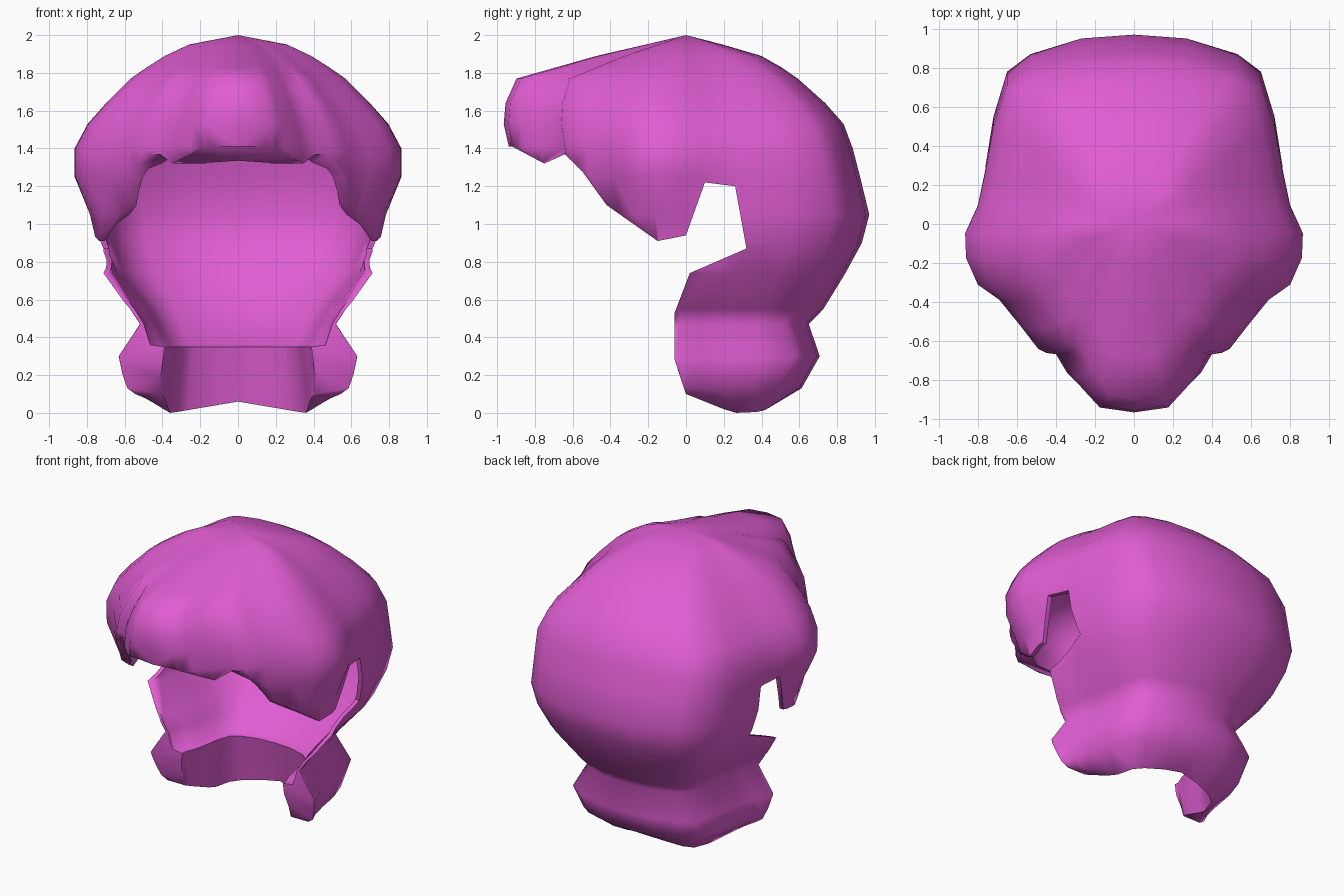
import bpy, bmesh, math

if "Cube" in bpy.data.objects:
    bpy.data.objects.remove(bpy.data.objects["Cube"])

# Half outline of the hair seen from above (x, y), back to front
BACK = [(0, .97), (.27, .95), (.53, .87), (.65, .78), (.72, .55), (.76, .3), (.8, .1),
        (.865, -.05), (.86, -.18)]
FRINGE = [(.8, -.32), (.69, -.40), (.58, -.54), (.49, -.66), (.41, -.67),
          (.34, -.79), (.25, -.88), (.19, -.94), (0, -.965)]
FRINGE_LINING = [(.77, -.31), (.67, -.39), (.57, -.51), (.49, -.59), (.41, -.62),
                 (.33, -.68), (.26, -.74), (.17, -.79), (0, -.81)]

# Height, x scale at back, x scale at front, y scale at back, y scale at front
OUTER = [(.13, .69, .69, .63, .7), (.30, .73, .73, .73, .7), (.47, .60, .60, .67, .7),
         (.55, .66, .66, .75, .7), (.74, .88, .84, .87, .8), (.90, .96, .85, .96, .85),
         (1.05, 1, .89, 1, .9), (1.25, 1, 1, .95, .95), (1.40, 1, 1, .91, .97),
         (1.53, .92, .92, .86, 1), (1.64, .79, .81, .76, .99), (1.77, .64, .66, .61, .93),
         (1.83, .54, .56, .52, .71), (1.89, .43, .45, .41, .49), (1.95, .30, .30, .2, .22)]
RIDGE = (.06, .50, .50, .48, .5)
WALL_TOP = (.35, .45, .45, .42, .6)
LEDGE = (.36, .50, .54, .47, .65)


def ring(bm, row, front=FRINGE, slope=0):
    z, xb, xf, yb, yf = row
    half = []
    for x, y in BACK + front:
        t = min(1, max(0, (.25 - y) / .35))
        px = x * (xb + (xf - xb) * t)
        half.append((px, y * (yb if y > 0 else yf), max(0, z - slope * px)))
    full = half + [(-x, y, h) for x, y, h in half[-2:0:-1]]
    return [bm.verts.new(p) for p in full]


def skin(bm, rings):
    n = len(rings[0])
    for a, b in zip(rings, rings[1:]):
        for i in range(n):
            j = (i + 1) % n
            bm.faces.new((a[i], a[j], b[j], b[i]))


def cap(bm, loop, z):
    top = bm.verts.new((0, 0, z))
    for i in range(len(loop)):
        bm.faces.new((loop[i], loop[(i + 1) % len(loop)], top))


def finish(bm, name):
    bmesh.ops.recalc_face_normals(bm, faces=bm.faces[:])
    me = bpy.data.meshes.new(name)
    bm.to_mesh(me)
    bm.free()
    ob = bpy.data.objects.new(name, me)
    bpy.context.collection.objects.link(ob)
    return ob


# Hair shell: outer skin, rolled bottom and inner lining as one closed surface
bm = bmesh.new()
ridge = ring(bm, RIDGE, slope=.17)
outside = [ridge] + [ring(bm, r) for r in OUTER]
lining = [(z - (.05 if z > 1.6 else 0), a * .96, b * .96, c * (.955 if z > .5 else .88), d)
          for z, a, b, c, d in OUTER[2:]]
inside = [ridge] + [ring(bm, r, FRINGE_LINING) for r in [WALL_TOP, LEDGE] + lining]
skin(bm, outside)
skin(bm, inside)
cap(bm, outside[-1], 2.0)
cap(bm, inside[-1], 1.94)
bmesh.ops.triangulate(bm, faces=bm.faces[:])
hair = finish(bm, "hair")

# Face opening, side locks and ear notches: side profile cut straight across
SIDE = [(-1.2, 1.41), (-.92, 1.41), (-.75, 1.32), (-.64, 1.37), (-.55, 1.28), (-.42, 1.10),
        (-.15, .91), (0, .94), (.1, 1.22), (.26, 1.2), (.32, .87), (.02, .74), (-.06, .53),
        (-.06, .28), (0, .1), (.2, .02), (.3, -.01), (.3, -.2), (-1.2, -.2)]
bm = bmesh.new()
left, right = [[bm.verts.new((x, y, z)) for y, z in SIDE] for x in (-1.2, 1.2)]
bm.faces.new(left)
bm.faces.new(right)
skin(bm, [left, right])
cutter = finish(bm, "face_opening_cutter")
cutter.hide_render = True

cut = hair.modifiers.new("face_opening", 'BOOLEAN')
cut.operation = 'DIFFERENCE'
cut.solver = 'EXACT'
cut.object = cutter
bpy.context.view_layer.objects.active = hair
hair.select_set(True)
bpy.ops.object.modifier_apply(modifier=cut.name)
bpy.data.objects.remove(cutter)

# Pink hair colour, soft shading with crisp cut edges
mat = bpy.data.materials.new("pink_hair")
mat.diffuse_color = (.75, .11, .65, 1)
mat.use_nodes = True
mat.node_tree.nodes["Principled BSDF"].inputs["Base Color"].default_value = mat.diffuse_color
hair.data.materials.clear()
hair.data.materials.append(mat)
bpy.ops.object.shade_smooth_by_angle(angle=math.radians(70))
